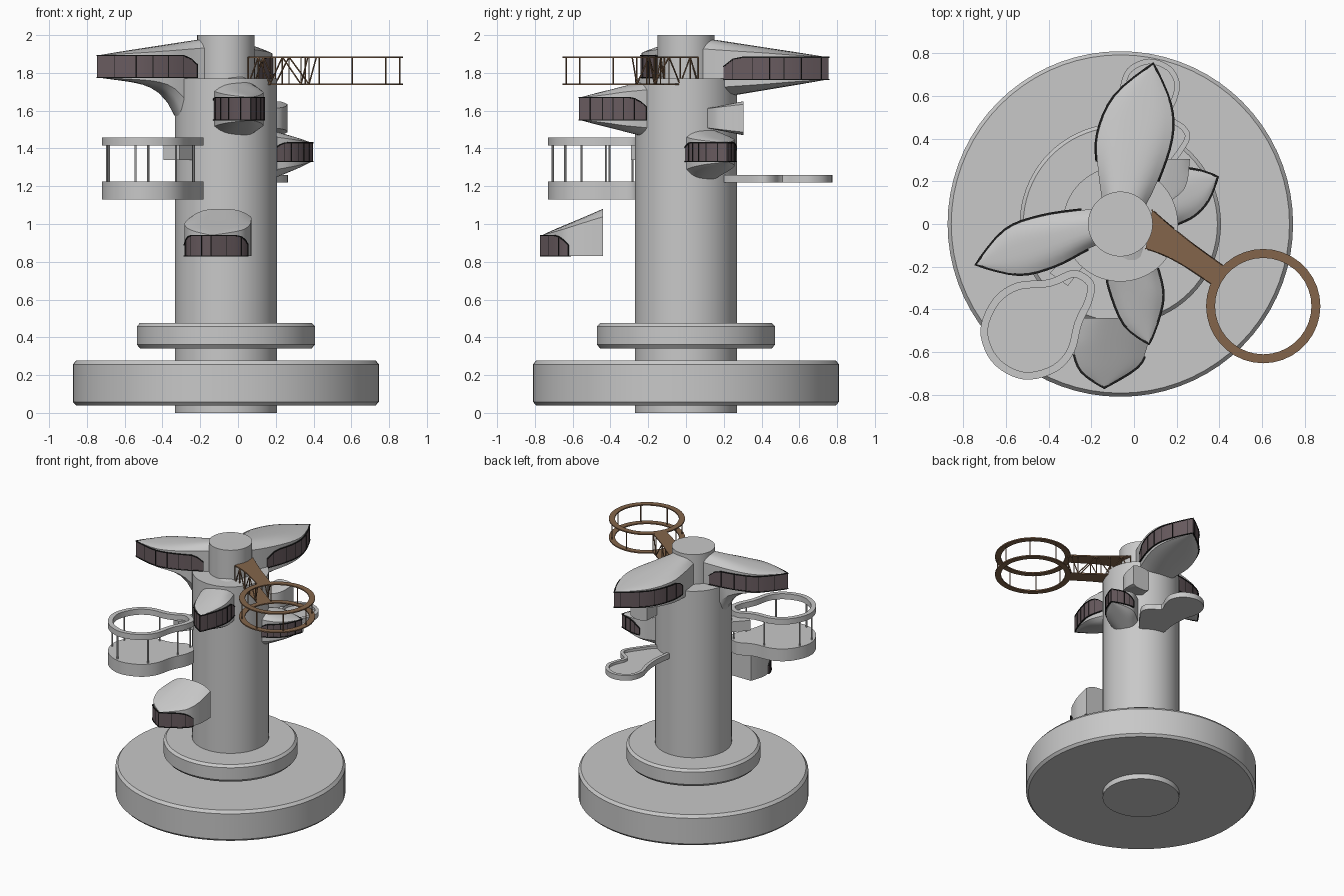
import bpy, bmesh, math
from mathutils import Vector as V

if "Cube" in bpy.data.objects:
    bpy.data.objects.remove(bpy.data.objects["Cube"])

def mat(name, c):
    m = bpy.data.materials.new(name)
    m.diffuse_color = (*c, 1)
    m.use_nodes = True
    m.node_tree.nodes["Principled BSDF"].inputs["Base Color"].default_value = m.diffuse_color
    return m

GREY = mat("light grey", (0.58, 0.58, 0.58))
GLASS = mat("dark window", (0.14, 0.105, 0.115))
BLACK = mat("black frame", (0.012, 0.012, 0.012))
BRONZE = mat("bronze", (0.23, 0.13, 0.07))
CX = -0.064

def finish(name, bm, m):
    bmesh.ops.remove_doubles(bm, verts=bm.verts, dist=1e-5)
    bmesh.ops.recalc_face_normals(bm, faces=bm.faces)
    me = bpy.data.meshes.new(name)
    bm.to_mesh(me)
    bm.free()
    me.materials.append(m)
    ob = bpy.data.objects.new(name, me)
    bpy.context.collection.objects.link(ob)
    return ob

def bridge(bm, rows, closed=False, caps=True):
    """Skin a list of closed vertex loops."""
    vs = [[bm.verts.new(p) for p in r] for r in rows]
    n = len(vs[0])
    pairs = list(zip(vs, vs[1:])) + ([(vs[-1], vs[0])] if closed else [])
    for a, b in pairs:
        for j in range(n):
            k = (j + 1) % n
            bm.faces.new((a[j], a[k], b[k], b[j]))
    if caps and not closed:
        bm.faces.new(vs[0])
        bm.faces.new(vs[-1])

def circle(x, y, r, n=64):
    return [V((x + r * math.cos(2 * math.pi * i / n), y + r * math.sin(2 * math.pi * i / n))) for i in range(n)]

def at(p, z):
    return (p[0], p[1], z)

def lathe(name, prof):
    bm = bmesh.new()
    bridge(bm, [[at(p, z) for p in circle(CX, 0, r, 72)] for r, z in prof])
    return finish(name, bm, GREY)

def smooth(pts, closed=False, n=4):
    """Catmull-Rom curve through 2D points."""
    P = [V(p) for p in pts]
    N = len(P)
    get = (lambda i: P[i % N]) if closed else (lambda i: P[max(0, min(N - 1, i))])
    out = []
    for i in range(N if closed else N - 1):
        a, b, c, d = (get(i + k) for k in (-1, 0, 1, 2))
        for k in range(n):
            t = k / n
            out.append(0.5 * (2 * b + (c - a) * t + (2 * a - 5 * b + 4 * c - d) * t * t
                              + (3 * b - a - 3 * c + d) * t ** 3))
    return out if closed else out + [P[-1]]

def offset(path, d, closed=False):
    """Shift a path to the left of its travel."""
    out, n = [], len(path)
    for i, p in enumerate(path):
        a = path[(i - 1) % n] if closed else path[max(0, i - 1)]
        b = path[(i + 1) % n] if closed else path[min(n - 1, i + 1)]
        t = (b - a).normalized()
        out.append(p + V((-t.y, t.x)) * d)
    return out

def slab(bm, outline, z0, z1):
    bridge(bm, [[at(p, z0) for p in outline], [at(p, z1) for p in outline]])

def hoop(bm, outline, w, z0, z1):
    """Flat ring following a counter-clockwise outline."""
    inner = offset(outline, w, True)
    bridge(bm, [[at(p, z) for p in o] for o, z in ((outline, z0), (outline, z1), (inner, z1), (inner, z0))], True)

def band(bm, path, d, lo, hi):
    """Thin plate wrapped along an open path, with a height pair per point."""
    o, i = offset(path, d), offset(path, -0.003)
    bridge(bm, [[at(a, z0), at(a, z1), at(b, z1), at(b, z0)] for a, b, z0, z1 in zip(o, i, lo, hi)])

def rod(bm, a, b, r=0.005):
    a, b = V(a), V(b)
    d = (b - a).normalized()
    u = d.orthogonal().normalized()
    w = d.cross(u)
    ring = [(u * math.cos(k * math.pi / 3) + w * math.sin(k * math.pi / 3)) * r for k in range(6)]
    bridge(bm, [[a + q for q in ring], [b + q for q in ring]])

def pod(name, left, right, zb, zt, rise, drop, flare=0, edge=0.45, win=None):
    """Leaf-shaped room: sides run from root to a shared tip."""
    L, R = smooth(left), smooth(right)
    root, tip = (L[0] + R[0]) / 2, L[-1]
    bm, rows, U = bmesh.new(), [], 10
    for a, b in zip(L, R):
        s = min(1, ((a + b) / 2 - root).length / (tip - root).length)
        up = rise * (1 - s)
        dn = drop * (1 - s) + min(0.4, flare * (1 - s) ** 6)
        top, bot = [], []
        for k in range(U + 1):
            u = k / U
            f = edge + (1 - edge) * (1 - abs(2 * u - 1) ** 3)
            p = a.lerp(b, u)
            top.append(at(p, zt + up * f))
            bot.append(at(p, zb - dn * f))
        rows.append(top + bot[::-1])
    bridge(bm, rows, caps=False)
    bm.verts.ensure_lookup_table()
    bm.faces.new(bm.verts[:2 * U + 2])
    bmesh.ops.dissolve_degenerate(bm, dist=1e-5, edges=bm.edges)
    finish(name, bm, GREY)
    if win is None:
        return
    # window strip with rounded ends, black rails and mullions
    path = L[win[0]:] + R[win[1]:-1][::-1]
    n = len(path)
    ends = [min((p - path[0]).length, (p - path[-1]).length) for p in path]
    hi = [zt - 0.05 * max(0, 1 - e / 0.1) ** 2 for e in ends]
    lo = [zb] * n
    bm = bmesh.new()
    band(bm, path, 0.005, lo, hi)
    finish(name + "_windows", bm, GLASS)
    bm = bmesh.new()
    for zs in (lo, hi):
        band(bm, path, 0.009, [z - 0.003 for z in zs], [z + 0.003 for z in zs])
    for i in range(0, n - 1, 2):
        t = (path[i + 1] - path[i]).normalized() * 0.002
        band(bm, [path[i] - t, path[i] + t], 0.007, [zb] * 2, [hi[i]] * 2)
    finish(name + "_window_frame", bm, BLACK)

# base and tower
lathe("base_disc", [(0.793, 0.04), (0.81, 0.058), (0.81, 0.257), (0.793, 0.278)])
lathe("base_step", [(0.455, 0.342), (0.472, 0.362), (0.472, 0.458), (0.455, 0.476)])
lathe("tower", [(0.27, 0), (0.27, 1.77)])
lathe("tower_top", [(0.152, 1.7), (0.152, 2.0)])

# leaf pods
pod("back_pod", [(-0.14, 0.05), (-0.168, 0.25), (-0.17, 0.42), (-0.09, 0.6), (0.09, 0.75)],
    [(0.02, 0.02), (0.11, 0.2), (0.175, 0.4), (0.17, 0.56), (0.09, 0.75)],
    1.765, 1.883, 0.11, 0.12, win=(5, 4))
pod("left_pod", [(-0.1, -0.07), (-0.217, -0.117), (-0.37, -0.195), (-0.54, -0.235), (-0.74, -0.19)],
    [(-0.1, 0.08), (-0.245, 0.065), (-0.44, 0.035), (-0.605, -0.03), (-0.74, -0.19)],
    1.775, 1.893, 0.1, 0.08, flare=2.0, win=(4, 4))
pod("front_pod", [(0.06, -0.05), (0.11, -0.21), (0.135, -0.33), (0.115, -0.44), (0.07, -0.56)],
    [(-0.1, -0.05), (-0.122, -0.21), (-0.115, -0.3), (-0.045, -0.47), (0.07, -0.56)],
    1.55, 1.67, 0.13, 0.13, win=(4, 4))
pod("right_pod", [(0.05, 0.13), (0.15, 0.21), (0.22, 0.255), (0.3, 0.25), (0.39, 0.22)],
    [(0.1, -0.05), (0.2, 0.0), (0.28, 0.04), (0.345, 0.11), (0.39, 0.22)],
    1.33, 1.43, 0.1, 0.14, win=(8, 3))
pod("lower_front_pod", [(0.07, -0.44), (0.07, -0.5), (0.062, -0.575), (0.015, -0.67), (-0.14, -0.765)],
    [(-0.25, -0.44), (-0.27, -0.5), (-0.283, -0.585), (-0.245, -0.69), (-0.14, -0.765)],
    0.83, 0.94, 0.14, 0, edge=0.7, win=(10, 9))
pod("small_back_pod", [(0.262, 0.305), (0.258, 0.26), (0.25, 0.2), (0.225, 0.15), (0.16, 0.1)],
    [(0.12, 0.305), (0.11, 0.26), (0.1, 0.2), (0.11, 0.15), (0.16, 0.1)],
    1.51, 1.61, 0.04, 0.04, edge=0.6)

# left balcony: floor, rail and posts
deck = smooth([(-0.72, -0.49), (-0.685, -0.62), (-0.6, -0.7), (-0.49, -0.73), (-0.36, -0.69),
               (-0.28, -0.6), (-0.245, -0.47), (-0.195, -0.36), (-0.19, -0.27), (-0.28, -0.215),
               (-0.4, -0.26), (-0.55, -0.275), (-0.66, -0.35)], True)
bm = bmesh.new()
slab(bm, deck, 1.13, 1.226)
finish("balcony_floor", bm, GREY)
bm = bmesh.new()
hoop(bm, deck, 0.035, 1.415, 1.458)
finish("balcony_rail", bm, GREY)
bm = bmesh.new()
for p in offset(deck, 0.018, True)[2::8]:
    rod(bm, at(p, 1.2), at(p, 1.43), 0.006)
finish("balcony_posts", bm, GREY)
bm = bmesh.new()
slab(bm, [(-0.395, -0.23), (-0.31, -0.29), (-0.2, -0.15), (-0.28, -0.11)], 1.34, 1.42)
finish("balcony_bracket", bm, GREY)

# back terrace
terrace = smooth([(0.07, 0.775), (-0.03, 0.73), (-0.065, 0.63), (-0.04, 0.52), (-0.03, 0.4), (-0.04, 0.22),
                  (0.1, 0.19), (0.2, 0.3), (0.262, 0.4), (0.24, 0.46), (0.175, 0.51), (0.2, 0.58),
                  (0.215, 0.66), (0.17, 0.74)], True)
bm = bmesh.new()
slab(bm, terrace, 1.22, 1.24)
hoop(bm, terrace, 0.025, 1.24, 1.26)
finish("back_terrace", bm, GREY)

# bronze docking ring on a truss arm
LO, HI = (1.735, 1.744), (1.879, 1.888)
side_a = smooth([(0.085, 0.065), (0.165, -0.005), (0.27, -0.09), (0.415, -0.195)], n=3)
side_b = smooth([(0.055, -0.115), (0.14, -0.145), (0.235, -0.195), (0.37, -0.285)], n=3)
for label, (z0, z1) in (("lower", LO), ("upper", HI)):
    bm = bmesh.new()
    hoop(bm, circle(0.606, -0.385, 0.268, 36), 0.042, z0, z1)
    finish(label + "_docking_ring", bm, BRONZE)
    bm = bmesh.new()
    slab(bm, side_b + side_a[::-1], z0, z1)
    finish(label + "_arm_plate", bm, BRONZE)
bm = bmesh.new()
for p in circle(0.606, -0.385, 0.25, 8):
    rod(bm, at(p, 1.74), at(p, 1.884), 0.004)
for side in (side_a, side_b):
    for i in range(0, len(side) - 1, 2):
        a, b = side[i], side[min(i + 2, len(side) - 1)]
        up = (i // 2) % 2
        rod(bm, at(a, 1.884 if up else 1.74), at(b, 1.74 if up else 1.884), 0.004)
        rod(bm, at(a, 1.74), at(a, 1.884), 0.004)
finish("truss_struts", bm, BRONZE)

# smooth curved walls, keep hard edges
for ob in bpy.data.objects:
    ob.select_set(True)
    bpy.context.view_layer.objects.active = ob
bpy.ops.object.shade_smooth_by_angle(angle=math.radians(30))
